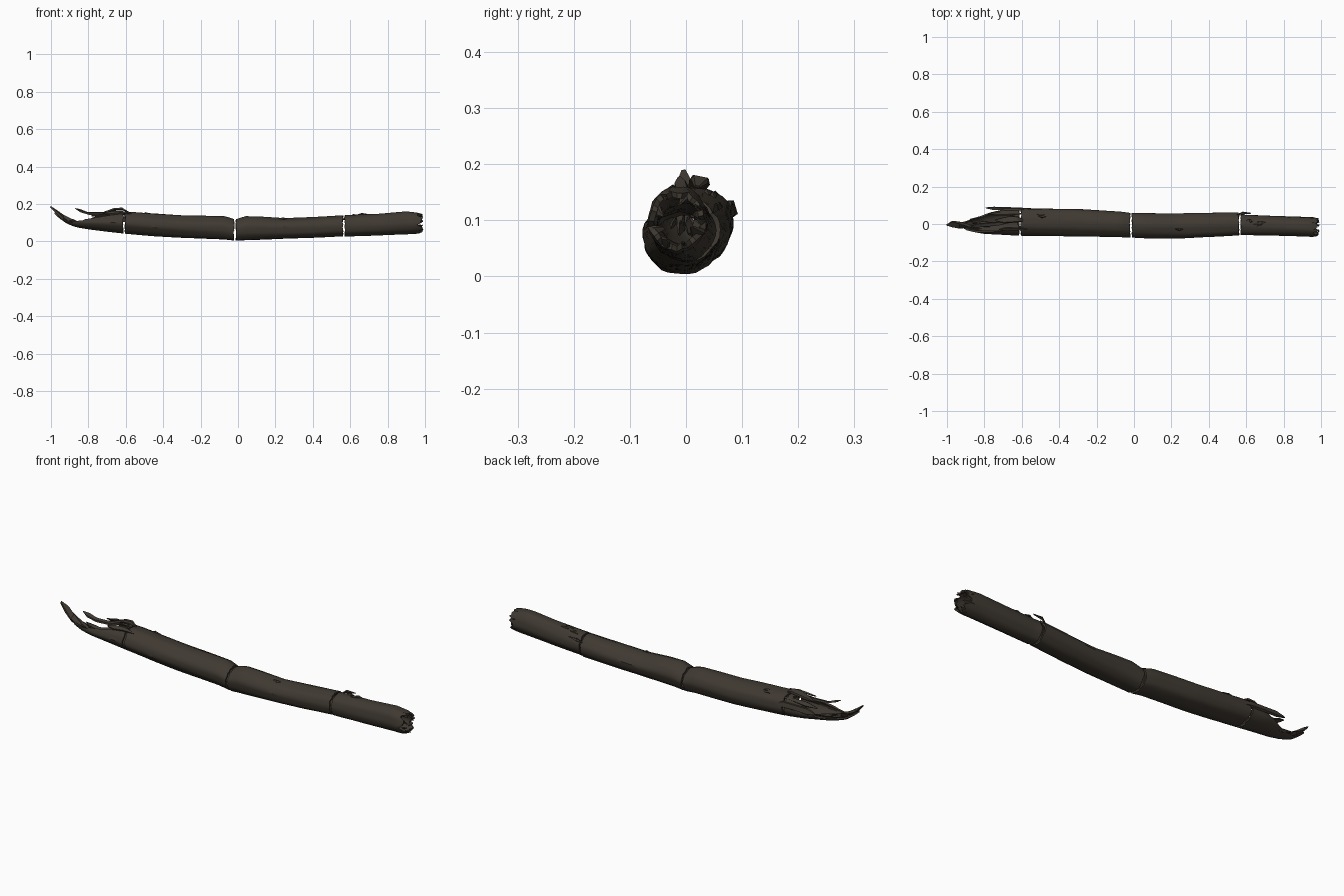
import bpy, bmesh, math, random
from mathutils import Vector

if "Cube" in bpy.data.objects:
    bpy.data.objects.remove(bpy.data.objects["Cube"])
random.seed(7)


def material(name, rgb):
    m = bpy.data.materials.new(name)
    m.diffuse_color = (*rgb, 1)
    m.use_nodes = True
    m.node_tree.nodes["Principled BSDF"].inputs["Base Color"].default_value = m.diffuse_color
    return m


BARK = material("dark bark", (0.050, 0.041, 0.031))
SIDES = 32

# Log envelope: x, bottom z, top z, front y, back y
STATIONS = [
    (-1.00, .165, .190, -.016, .008), (-.96, .128, .165, -.022, .016),
    (-.91, .092, .142, -.030, .020), (-.86, .076, .140, -.042, .035),
    (-.80, .066, .143, -.052, .055), (-.70, .053, .152, -.056, .078),
    (-.60, .042, .160, -.061, .086), (-.45, .029, .150, -.064, .083),
    (-.30, .019, .140, -.066, .080), (-.07, .010, .134, -.070, .066),
    (-.015, .003, .116, -.072, .058), (.04, .006, .134, -.076, .058),
    (.12, .009, .132, -.078, .056), (.25, .014, .123, -.077, .056),
    (.40, .019, .130, -.070, .059), (.56, .027, .140, -.061, .061),
    (.575, .027, .140, -.060, .050), (.75, .033, .149, -.062, .043),
    (.90, .040, .162, -.066, .038), (.95, .042, .157, -.069, .036),
    (1.00, .052, .146, -.064, .032)]


def section(x):
    x = max(-1, min(.9999, x))
    for a, b in zip(STATIONS, STATIONS[1:]):
        if a[0] <= x <= b[0]:
            t = (x - a[0]) / (b[0] - a[0])
            return [p + (q - p) * t for p, q in zip(a[1:], b[1:])]


def skin(x, ang, depth=0.0):
    """Point on the log surface, with long shallow bark ridges."""
    zb, zt, yf, yb = section(x)
    ry, rz = (yb - yf) / 2, (zt - zb) / 2
    k = 1 + .018 * math.sin(5 * ang + 3 * x) + .014 * math.sin(9 * ang - 4 * x + 1)
    k += .008 * math.sin(14 * ang + 17 * x)
    return Vector((x, (yf + yb) / 2 + max(ry * k - depth, ry * .2) * math.cos(ang),
                   (zb + zt) / 2 + max(rz * k - depth, rz * .2) * math.sin(ang)))


def finish(bm, name, angle=35):
    bmesh.ops.recalc_face_normals(bm, faces=bm.faces)
    me = bpy.data.meshes.new(name)
    bm.to_mesh(me)
    bm.free()
    ob = bpy.data.objects.new(name, me)
    bpy.context.collection.objects.link(ob)
    me.materials.append(BARK)
    bpy.ops.object.select_all(action='DESELECT')
    ob.select_set(True)
    bpy.context.view_layer.objects.active = ob
    bpy.ops.object.shade_smooth_by_angle(angle=math.radians(angle))
    return ob


def shell(name, start, end, steps, thick=.010):
    """Hollow log piece; start and end give the broken edge for each angle."""
    bm = bmesh.new()
    angs = [2 * math.pi * i / SIDES for i in range(SIDES)]
    ends = [(start(a), end(a)) for a in angs]
    grids = []
    for d in (0, thick):
        grids.append([[bm.verts.new(skin(e0 + (e1 - e0) * s / steps, a, d))
                       for a, (e0, e1) in zip(angs, ends)] for s in range(steps + 1)])
    for i in range(SIDES):
        j = (i + 1) % SIDES
        for g in grids:
            for r, q in zip(g, g[1:]):
                bm.faces.new((r[i], r[j], q[j], q[i]))
        for s in (0, -1):
            o, n = grids[0][s], grids[1][s]
            bm.faces.new((o[i], o[j], n[j], n[i]))
    return finish(bm, name)


def rough(x, amount):
    return lambda a: x + random.uniform(-amount, amount)


def tail_edge(a):
    """Long at the bottom and front, torn away at the top and back."""
    keys = [(0, -.74), (40, -.70), (60, -.63), (125, -.63), (150, -.78), (180, -.87),
            (225, -.91), (262, -.99), (280, -.99), (310, -.90), (360, -.74)]
    d = math.degrees(a)
    for p, q in zip(keys, keys[1:]):
        if p[0] <= d <= q[0]:
            x = p[1] + (q[1] - p[1]) * (d - p[0]) / (q[0] - p[0])
            return max(-.995, x + random.uniform(-.025, .025))


def splinter(name, points, width, thick):
    """Flat torn strip that tapers to both tips along a path."""
    bm = bmesh.new()
    rings = []
    n = len(points) - 1
    for i, p in enumerate(points):
        w = width * (.25 if i in (0, n) else random.uniform(.8, 1.1)) / 2
        t = thick * (.4 if i in (0, n) else 1) / 2
        y, z = p[1], p[2]
        tilt = math.atan2(z - .10, y - .01) - math.pi / 2
        c, s = math.cos(tilt), math.sin(tilt)
        rings.append([bm.verts.new((p[0] + random.uniform(-.004, .004),
                                    y + u * c - v * s, z + u * s + v * c))
                      for u, v in ((-w, -t), (w, -t), (w * .8, t), (-w * .8, t))])
    for r, q in zip(rings, rings[1:]):
        for i in range(4):
            j = (i + 1) % 4
            bm.faces.new((r[i], r[j], q[j], q[i]))
    bm.faces.new(rings[0])
    bm.faces.new(rings[-1])
    return finish(bm, name, 25)


# Four hollow log pieces with narrow breaks between them
shell("torn_end_piece", tail_edge, rough(-.614, .003), 12)
shell("left_trunk_piece", rough(-.603, .004), rough(-.022, .003), 22)
shell("middle_trunk_piece", rough(-.010, .003), rough(.560, .003), 22)
shell("right_trunk_piece", rough(.571, .003), rough(.972, .017), 16)

# Torn strips at the left end
splinter("tail_splinter", [(-1, -.004, .187), (-.97, -.002, .158), (-.93, -.008, .128),
                           (-.88, -.010, .100), (-.82, -.01, .085)], .036, .016)
splinter("curled_top_splinter", [(-.87, -.012, .176), (-.845, -.010, .165),
                                 (-.80, -.005, .150), (-.73, 0, .150), (-.66, .01, .158)], .022, .010)
splinter("bridge_splinter", [(-.74, .02, .150), (-.70, .02, .160), (-.66, .025, .172),
                             (-.62, .025, .174), (-.59, .02, .160)], .036, .009)
splinter("front_top_splinter", [(-.72, -.03, .150), (-.68, -.028, .152),
                                (-.63, -.028, .156), (-.57, -.028, .150)], .024, .008)
splinter("back_splinter", [(-.79, .086, .120), (-.75, .084, .122), (-.68, .082, .122),
                           (-.60, .080, .120), (-.56, .078, .110)], .034, .010)
splinter("inner_back_splinter", [(-.78, .055, .138), (-.72, .055, .142),
                                 (-.66, .055, .145), (-.58, .055, .145)], .024, .008)
for i in range(5):
    y = -.03 + .018 * i
    x = -.90 + .02 * (i % 3)
    splinter(f"trough_splinter_{i}", [(x, y * .6, .105 + .006 * (i % 2)), (x + .05, y * .8, .088),
                                      (x + .12, y, .075)], .018, .008)

# Ragged flakes folded around the right opening
for i in range(9):
    a = 2 * math.pi * i / 9 + random.uniform(-.2, .2)
    splinter(f"right_end_flake_{i}", [skin(.93, a, .004), skin(.962, a, .006),
                                      skin(.988, a + .15, random.uniform(.004, .022))],
             random.uniform(.018, .034), .007)

# Loose bark chips and a small spur beside the breaks
for i, (x, a) in enumerate([(-.50, .95), (-.49, 1.1), (.66, 1.5), (.68, 1.25), (.62, 1.1), (.24, 1.8)]):
    splinter(f"bark_chip_{i}", [skin(x - .02, a), skin(x, a + .08, -.003), skin(x + .022, a + .03)],
             .016, .007)
splinter("bark_spur", [(.555, .050, .115), (.58, .059, .126), (.625, .057, .130)], .014, .010)
